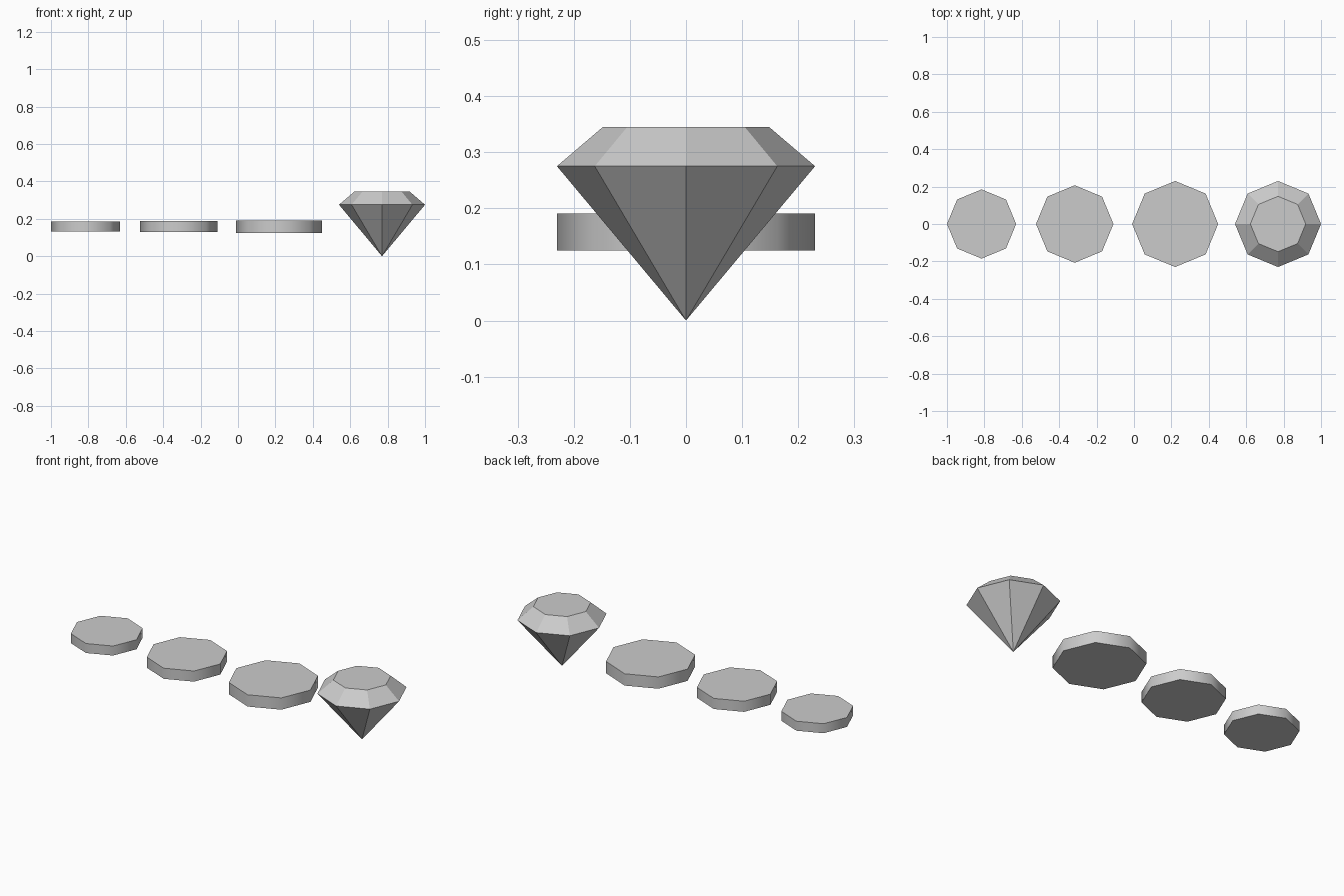
import bpy, bmesh
from math import cos, sin, tau, radians

if "Cube" in bpy.data.objects:
    bpy.data.objects.remove(bpy.data.objects["Cube"])

SIDES = 8


def lathe(name, x, profile, smooth=False):
    """Octagonal solid from (radius, z) points, bottom to top; radius 0 is a point."""
    bm = bmesh.new()
    rings = []
    for r, z in profile:
        n = SIDES if r > 0 else 1
        rings.append([bm.verts.new((r * cos(tau * i / SIDES), r * sin(tau * i / SIDES), z))
                      for i in range(n)])
    for low, high in zip(rings, rings[1:]):
        for i in range(SIDES):
            j = (i + 1) % SIDES
            if len(low) == 1:
                bm.faces.new((low[0], high[j], high[i]))
            else:
                bm.faces.new((low[i], low[j], high[j], high[i]))
    for ring in (rings[0], rings[-1]):
        if len(ring) > 1:
            bm.faces.new(ring)
    bmesh.ops.recalc_face_normals(bm, faces=bm.faces)
    mesh = bpy.data.meshes.new(name)
    bm.to_mesh(mesh)
    bm.free()
    obj = bpy.data.objects.new(name, mesh)
    obj.location.x = x
    bpy.context.collection.objects.link(obj)
    if smooth:
        bpy.ops.object.select_all(action='DESELECT')
        obj.select_set(True)
        bpy.context.view_layer.objects.active = obj
        bpy.ops.object.shade_smooth_by_angle(angle=radians(60))
    return obj


# three octagonal discs, growing in size, sharing a mid height
MID = 0.158
for name, x, r in (("small_disc", -0.815, 0.185),
                   ("medium_disc", -0.317, 0.207),
                   ("large_disc", 0.22, 0.23)):
    h = r * 0.144
    lathe(name, x, [(r, MID - h), (r, MID + h)], smooth=True)

# faceted gem: tip, girdle, table
lathe("gem", 0.77, [(0, 0), (0.23, 0.275), (0.148, 0.345)])
